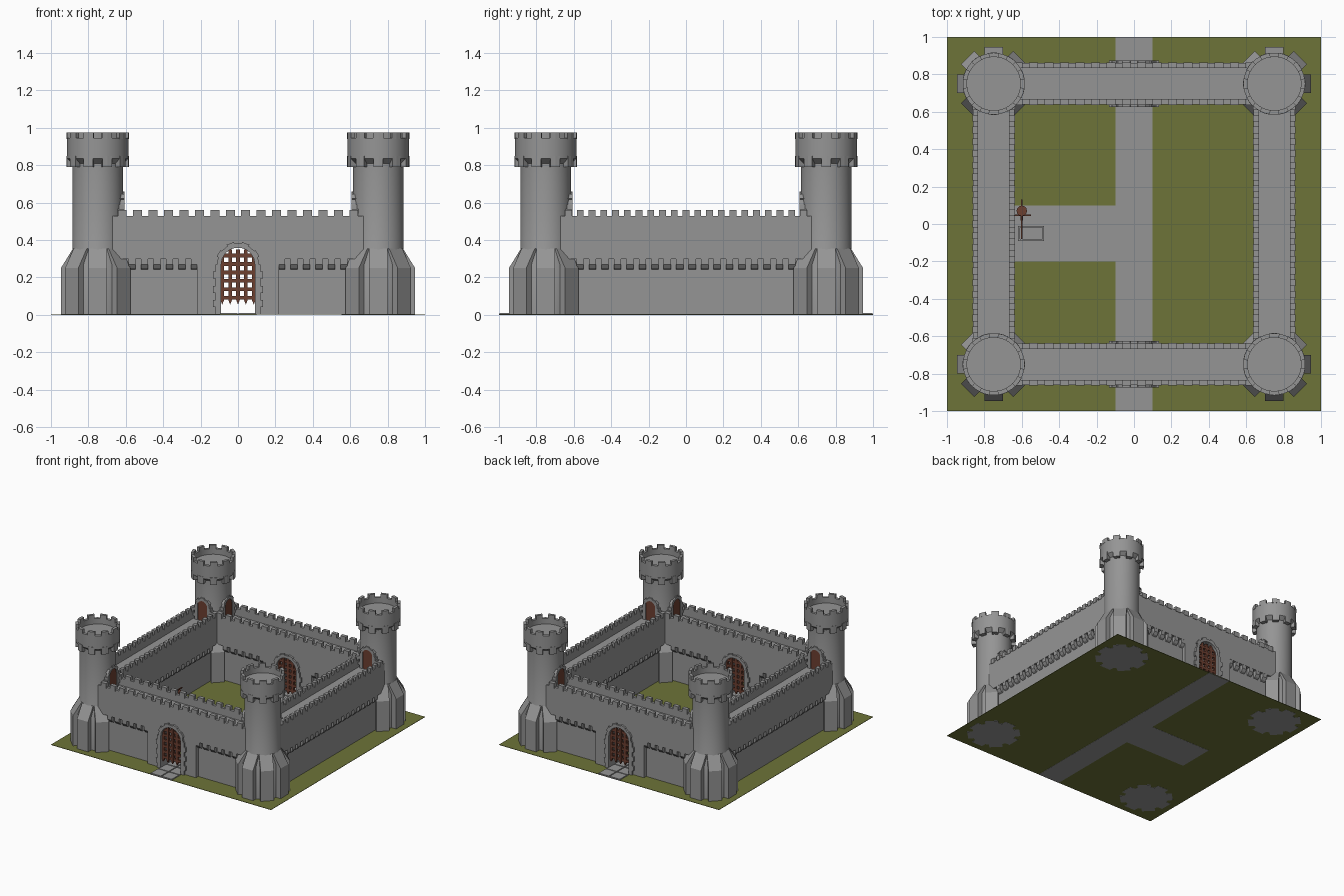
import bpy, bmesh, math
from mathutils import Matrix, Vector

if "Cube" in bpy.data.objects:
    bpy.data.objects.remove(bpy.data.objects["Cube"])


def material(name, rgb):
    m = bpy.data.materials.new(name)
    m.diffuse_color = (*rgb, 1)
    m.use_nodes = True
    m.node_tree.nodes["Principled BSDF"].inputs["Base Color"].default_value = m.diffuse_color
    return m


STONE = material("grey_stone", (0.30, 0.30, 0.30))
GRASS = material("olive_grass", (0.155, 0.175, 0.04))
WOOD = material("brown_wood", (0.15, 0.05, 0.03))


def finish(bm, name, mat, matrix=Matrix(), smooth=False):
    bmesh.ops.recalc_face_normals(bm, faces=bm.faces)
    me = bpy.data.meshes.new(name)
    bm.transform(matrix)
    bm.to_mesh(me)
    bm.free()
    me.materials.append(mat)
    ob = bpy.data.objects.new(name, me)
    bpy.context.collection.objects.link(ob)
    if smooth:
        bpy.ops.object.select_all(action='DESELECT')
        ob.select_set(True)
        bpy.context.view_layer.objects.active = ob
        bpy.ops.object.shade_smooth_by_angle(angle=math.radians(30))
    return ob


def box(bm, x0, x1, y0, y1, z0, z1, matrix=Matrix()):
    m = matrix @ Matrix.Translation(((x0 + x1) / 2, (y0 + y1) / 2, (z0 + z1) / 2)) \
        @ Matrix.Diagonal((x1 - x0, y1 - y0, z1 - z0, 1))
    bmesh.ops.create_cube(bm, size=1, matrix=m)


def prism(bm, pts, along, matrix=Matrix()):
    """Extrude a closed 3D outline by the vector 'along'."""
    a = [bm.verts.new(matrix @ Vector(p)) for p in pts]
    b = [bm.verts.new(matrix @ (Vector(p) + Vector(along))) for p in pts]
    bm.faces.new(a)
    bm.faces.new(b[::-1])
    for i in range(len(a)):
        j = (i + 1) % len(a)
        bm.faces.new((a[i], a[j], b[j], b[i]))


def lathe(bm, profile, n):
    """Revolve an open (radius, z) profile that starts and ends on the axis."""
    rings = []
    for r, z in profile:
        if r == 0:
            rings.append([bm.verts.new((0, 0, z))] * n)
        else:
            rings.append([bm.verts.new((r * math.cos(2 * math.pi * i / n),
                                        r * math.sin(2 * math.pi * i / n), z)) for i in range(n)])
    for p, q in zip(rings, rings[1:]):
        for i in range(n):
            j = (i + 1) % n
            vs = list(dict.fromkeys((p[i], p[j], q[j], q[i])))
            bm.faces.new(vs)


def arch(half, z0, spring, y, n=12):
    pts = [(half, y, z0)]
    pts += [(half * math.cos(math.pi * i / n), y, spring + half * math.sin(math.pi * i / n))
            for i in range(n + 1)]
    return pts + [(-half, y, z0)]


def arch_blocks(bm, half, z0, spring, y0, y1, t, rows, wedges, matrix=Matrix()):
    """Alternating long and short stones around an arched opening."""
    h = (spring - z0) / rows
    for s in (-1, 1):
        for i in range(rows):
            w = half + t * (1.25 if i % 2 else 0.9)
            box(bm, *sorted((s * half, s * w)), y0, y1, z0 + i * h, z0 + (i + 1) * h, matrix)
    for i in range(wedges):
        a0, a1 = math.pi * i / wedges, math.pi * (i + 1) / wedges
        r = half + t * (0.9 if i % 2 else 0.65)
        pts = [(q * math.cos(a), y0, spring + q * math.sin(a))
               for q, a in ((half, a0), (r, a0), (r, a1), (half, a1))]
        prism(bm, pts, (0, y1 - y0, 0), matrix)


# ---------- ground and paving ----------
bm = bmesh.new()
box(bm, -1, 1, -1, 1, 0.001, 0.004)
finish(bm, "lawn", GRASS)

bm = bmesh.new()
box(bm, -0.098, 0.098, -1, 1, 0, 0.006)
box(bm, -0.65, -0.098, -0.2, 0.1, 0, 0.006)
for j in range(20):
    for i in range(2):
        x, y = -0.1 + i * 0.1, -1 + j * 0.1
        box(bm, x + 0.004, x + 0.096, y + 0.004, y + 0.096, 0.004, 0.011)
for i in range(6):
    for j in range(3):
        x, y = -0.2 - i * 0.1, -0.2 + j * 0.1
        box(bm, max(x, -0.65) + 0.004, x + 0.096, y + 0.004, y + 0.096, 0.004, 0.011)
finish(bm, "paving", STONE)

# ---------- walls: built as the front wall, turned for each side ----------
PROFILE = [(-.08, .003), (.08, .003), (.08, .3), (.11, .3), (.11, .53), (.085, .53),
           (.085, .47), (-.085, .47), (-.085, .53), (-.11, .53), (-.11, .3), (-.08, .3)]


def wall(name, turn, gated):
    M = Matrix.Rotation(turn, 4, 'Z') @ Matrix.Translation((0, -0.75, 0))
    bm = bmesh.new()
    spans = [(-0.68, -0.22), (0.22, 0.68)] if gated else [(-0.68, 0.68)]
    for a, b in spans:
        prism(bm, [(a, d, z) for d, z in PROFILE], (b - a, 0, 0))
    if gated:  # thick block with an arched passage
        outline = [(-0.22, -0.11, 0.003)] + arch(0.09, 0.003, 0.27, -0.11)[::-1] + \
                  [(0.22, -0.11, 0.003), (0.22, -0.11, 0.47), (-0.22, -0.11, 0.47)]
        prism(bm, outline, (0, 0.22, 0))
        for d0, d1 in ((-0.11, -0.085), (0.085, 0.11)):
            box(bm, -0.22, 0.22, d0, d1, 0.47, 0.53)
    finish(bm, name, STONE, M)

    bm = bmesh.new()
    n = 16 if gated else 21
    p = 1.32 / n
    for i in range(n):
        x = -0.66 + (i + 0.5) * p
        for s in (-1, 1):
            box(bm, x - p * .29, x + p * .29, *sorted((s * .083, s * .113)), 0.52, 0.56)
    finish(bm, name + "_merlons", STONE, M)

    bm = bmesh.new()
    n = 18
    for i in range(n):
        x = -0.6 + (i + 0.5) * 1.2 / n
        if gated and abs(x) < 0.22:
            continue
        for s in (-1, 1):
            pts = [(x - .019, s * .075, .24), (x - .019, s * .095, .25),
                   (x - .019, s * .109, .27), (x - .019, s * .109, .305), (x - .019, s * .075, .305)]
            prism(bm, pts, (.038, 0, 0))
    finish(bm, name + "_corbels", STONE, M)

    if gated:
        bm = bmesh.new()
        for d0, d1 in ((-0.125, -0.1), (0.1, 0.125)):
            arch_blocks(bm, 0.09, 0.003, 0.27, d0, d1, 0.035, 7, 9)
        finish(bm, name + "_gate_surround", STONE, M)
        bm = bmesh.new()
        for d in (-0.095, 0.095):
            for i in range(-2, 3):  # pointed upright bars
                x = i * 0.042
                w = 0.01
                prism(bm, [(x, d - w, .055), (x + w, d - w, .08), (x + w, d - w, .35),
                           (x - w, d - w, .35), (x - w, d - w, .08)], (0, 2 * w, 0))
            for i in range(6):
                z = 0.092 + i * 0.045
                box(bm, -0.092, 0.092, d - .008, d + .008, z - .01, z + .01)
        finish(bm, name + "_portcullis", WOOD, M)


for k, side in enumerate(("front", "right", "back", "left")):
    wall(side + "_wall", k * math.pi / 2, k % 2 == 0)

# ---------- corner towers ----------
for k, corner in enumerate(("front_left", "front_right", "back_right", "back_left")):
    M = Matrix.Rotation(k * math.pi / 2, 4, 'Z') @ Matrix.Translation((-0.75, -0.75, 0))
    bm = bmesh.new()
    lathe(bm, [(0, 0), (.165, 0), (.165, .27), (.135, .34), (.135, .81), (.165, .835),
               (.165, .945), (.143, .945), (.143, .9), (0, .9)], 40)
    finish(bm, corner + "_tower", STONE, M, True)

    bm = bmesh.new()
    for i in range(8):  # sloped buttresses
        R = Matrix.Rotation(i * math.pi / 4, 4, 'Z')
        prism(bm, [(.1, -.05, 0), (.197, -.05, 0), (.197, -.05, .25), (.132, -.05, .355), (.1, -.05, .355)],
              (0, .1, 0), R)
    finish(bm, corner + "_buttresses", STONE, M)

    bm = bmesh.new()
    for i in range(10):  # curved merlons and corbels of the tower head
        for r0, r1, z0, z1, f in ((.143, .166, .94, .975, .27), (.125, .167, .79, .85, .25)):
            a = 2 * math.pi / 10
            ang = [a * (i + f * t) for t in (-1, 0, 1)]
            pts = [(r1 * math.cos(t), r1 * math.sin(t), z0) for t in ang]
            pts += [(r0 * math.cos(t), r0 * math.sin(t), z0) for t in ang[::-1]]
            prism(bm, pts, (0, 0, z1 - z0))
    finish(bm, corner + "_battlements", STONE, M)

    frame, door = bmesh.new(), bmesh.new()
    for turn in (math.pi / 2, math.pi):  # doors onto the two wall walks
        R = Matrix.Rotation(turn, 4, 'Z')
        arch_blocks(frame, 0.045, 0.47, 0.59, -0.143, -0.1, 0.03, 5, 7, R)
        prism(door, arch(0.046, 0.47, 0.59, -0.137), (0, 0.04, 0), R)
    finish(frame, corner + "_door_surrounds", STONE, M)
    finish(door, corner + "_doors", WOOD, M)

# ---------- courtyard trough and pump ----------
bm = bmesh.new()
box(bm, -.62, -.48, -.09, -.01, .004, .02)
for y in (-.09, -.02):
    box(bm, -.62, -.48, y, y + .01, .02, .045)
for x in (-.62, -.49):
    box(bm, x, x + .01, -.08, -.02, .02, .045)
finish(bm, "trough", STONE)

bm = bmesh.new()
for r, z0, z1 in ((.018, .005, .12), (.028, .12, .145)):
    bmesh.ops.create_cone(bm, cap_ends=True, segments=12, radius1=r, radius2=r, depth=z1 - z0,
                          matrix=Matrix.Translation((-.6, .07, (z0 + z1) / 2)))
box(bm, -.604, -.596, -.08, .13, .145, .153)
box(bm, -.645, -.55, .042, .05, .1, .108)
box(bm, -.606, -.594, .02, .06, .08, .092)
finish(bm, "water_pump", WOOD)
